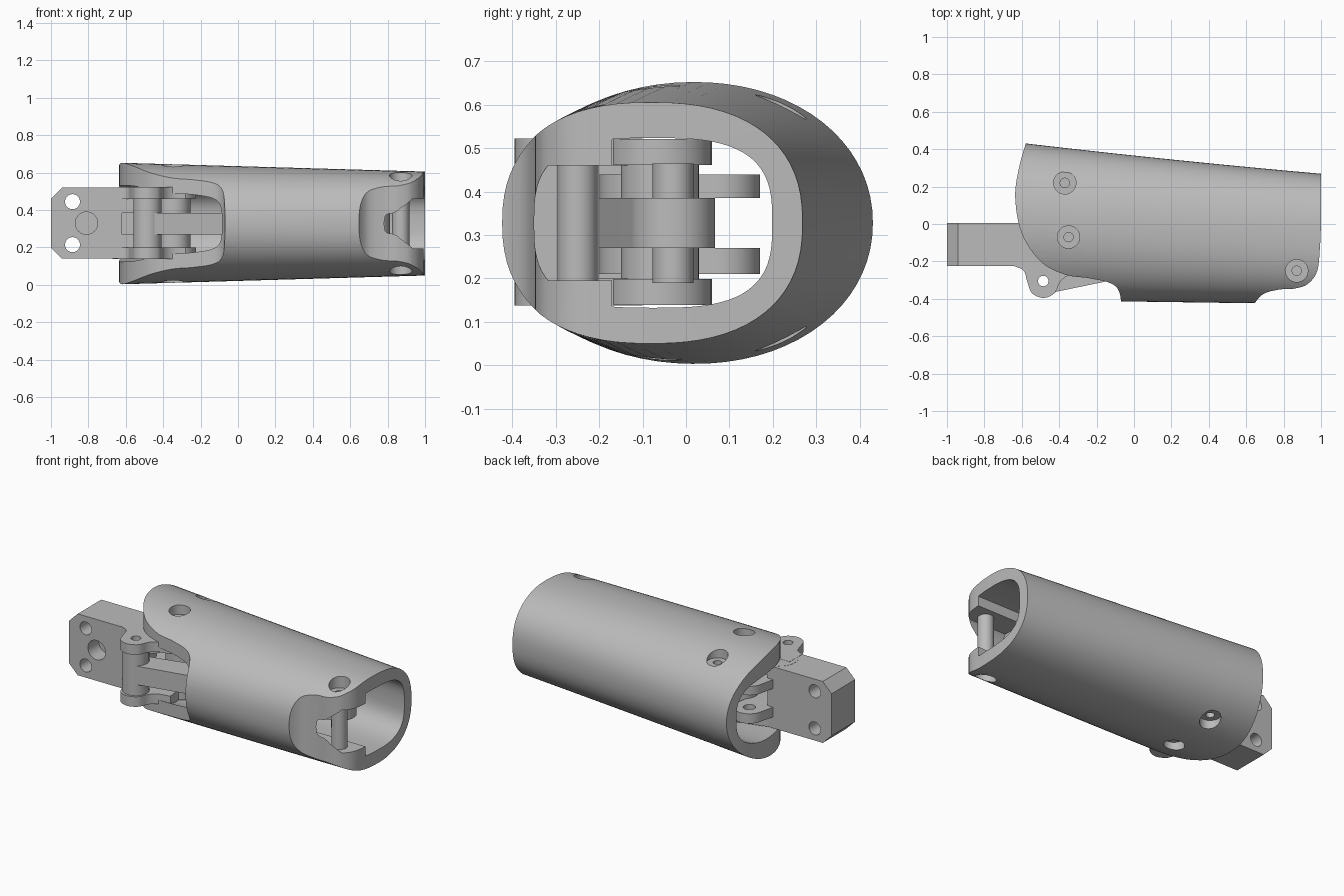
import bpy, bmesh, math
from mathutils import Vector

cube = bpy.data.objects.get("Cube")
if cube:
    bpy.data.objects.remove(cube, do_unlink=True)

grey = bpy.data.materials.new("plain grey")
grey.use_nodes = True
COLOUR = (0.5, 0.5, 0.5, 1)
grey.diffuse_color = COLOUR
grey.node_tree.nodes["Principled BSDF"].inputs["Base Color"].default_value = COLOUR

MID = 0.328  # height of the mirror plane


def loft(name, rings):
    """Closed solid skinned through rings with equal point counts."""
    bm = bmesh.new()
    loops = [[bm.verts.new(p) for p in ring] for ring in rings]
    n = len(loops[0])
    for a, b in zip(loops, loops[1:]):
        for i in range(n):
            bm.faces.new((a[i], a[(i + 1) % n], b[(i + 1) % n], b[i]))
    bm.faces.new(loops[0])
    bm.faces.new(loops[-1])
    bmesh.ops.recalc_face_normals(bm, faces=bm.faces)
    mesh = bpy.data.meshes.new(name)
    bm.to_mesh(mesh)
    bm.free()
    mesh.materials.append(grey)
    ob = bpy.data.objects.new(name, mesh)
    bpy.context.collection.objects.link(ob)
    return ob


def prism(name, pts, z0, z1):
    return loft(name, [[(x, y, z) for x, y in pts] for z in (z0, z1)])


def prism_y(name, pts, y0, y1):
    return loft(name, [[(x, y, z) for x, z in pts] for y in (y0, y1)])


def circle(cx, cy, r, n=40):
    return [(cx + r * math.cos(math.tau * i / n), cy + r * math.sin(math.tau * i / n))
            for i in range(n)]


def box(name, x0, x1, y0, y1, z0, z1):
    return prism(name, [(x0, y0), (x1, y0), (x1, y1), (x0, y1)], z0, z1)


def capsule(p, q, r, s, n=20):
    """Outline of a link with round ends of radius r at p and s at q."""
    p, q = Vector(p), Vector(q)
    d = q - p
    ang = math.atan2(d.y, d.x)
    tilt = math.acos((r - s) / d.length)
    out = []
    for c, rad, a0, a1 in ((q, s, -tilt, tilt), (p, r, tilt, math.tau - tilt)):
        for i in range(n + 1):
            a = ang + a0 + (a1 - a0) * i / n
            out.append((c.x + rad * math.cos(a), c.y + rad * math.sin(a)))
    return out


def spline(pts, steps=6):
    """Smooth curve through the given points."""
    v = [Vector(p) for p in pts]
    v = [2 * v[0] - v[1]] + v + [2 * v[-1] - v[-2]]
    out = []
    for a, b, c, d in zip(v, v[1:], v[2:], v[3:]):
        for i in range(steps):
            t = i / steps
            out.append((2 * b + (c - a) * t + (2 * a - 5 * b + 4 * c - d) * t * t
                        + (3 * b - a - 3 * c + d) * t ** 3) / 2)
    return [tuple(p) for p in out] + [tuple(v[-2])]


def combine(ob, other, op):
    mod = ob.modifiers.new("cut", 'BOOLEAN')
    mod.object, mod.operation, mod.solver = other, op, 'EXACT'
    dg = bpy.context.evaluated_depsgraph_get()
    mesh = bpy.data.meshes.new_from_object(ob.evaluated_get(dg))
    ob.modifiers.clear()
    ob.data = mesh
    bpy.data.objects.remove(other, do_unlink=True)


def oval(x, y0, y1, half, power, n=72):
    cy, ry = (y0 + y1) / 2, (y1 - y0) / 2
    ring = []
    for i in range(n):
        c, s = math.cos(math.tau * i / n), math.sin(math.tau * i / n)
        ring.append((x, cy + ry * math.copysign(abs(c) ** (2 / power), c),
                     MID + half * math.copysign(abs(s) ** (2 / power), s)))
    return ring


# Sleeve: tapered oval tube trimmed to its outline seen from above
outer, inner = [], []
for i in range(13):
    t = i / 12
    x = -0.7 + 1.8 * t
    back = 0.445 - 0.185 * t - 0.03 * t * (1 - t)
    outer.append(oval(x, -0.405 - 0.025 * t, back, 0.327 - 0.052 * t, 2.05 + 0.35 * t))
    inner.append(oval(x, -0.35, back - 0.07, 0.205 - 0.01 * t, 3.0))
sleeve = loft("sleeve", outer)
left_edge = spline([(-0.57, 0.46), (-0.615, 0.3), (-0.635, 0.14), (-0.6, -0.05), (-0.5, -0.2),
                    (-0.37, -0.27), (-0.24, -0.29), (-0.13, -0.315), (-0.08, -0.36), (-0.065, -0.46)])
right_edge = spline([(0.63, -0.46), (0.655, -0.41), (0.7, -0.37), (0.78, -0.35), (0.86, -0.345),
                     (0.93, -0.32), (0.98, -0.25), (0.995, -0.12)])
combine(sleeve, prism("outline", left_edge + right_edge + [(1, 0), (1, 0.46)], -0.2, 0.9), 'INTERSECT')

# Hollow, leaving fork lugs and a closing wall at the narrow end
hollow = loft("hollow", inner)
for z0, z1 in ((-0.1, 0.195), (0.46, 0.8)):
    combine(hollow, box("lug", 0.6, 1.2, -0.6, -0.17, z0, z1), 'DIFFERENCE')
combine(hollow, box("wall", 0.56, 0.67, -0.6, -0.2, -0.1, 0.8), 'DIFFERENCE')
combine(sleeve, hollow, 'DIFFERENCE')

# Counterbored screw holes on both sides of the sleeve
for x, y, depth in ((-0.35, -0.07, 0.26), (-0.37, 0.22, 0.24), (0.87, -0.25, 0.2)):
    for side in (-1, 1):
        for r, start in ((0.06, depth), (0.025, depth - 0.035)):
            ends = sorted((MID + side * start, MID + side * 0.6))
            combine(sleeve, prism("bore", circle(x, y, r), *ends), 'DIFFERENCE')

# Mounting block with chamfered end, through holes and a round recess
block = prism_y("mounting_block", [(-0.94, 0.14), (-0.56, 0.14), (-0.56, 0.52), (-0.94, 0.52),
                                   (-1, 0.46), (-1, 0.2)], -0.225, 0.005)
for z in (0.215, 0.445):
    combine(block, prism_y("hole", circle(-0.885, z, 0.04), -0.5, 0.5), 'DIFFERENCE')
combine(block, prism_y("recess", circle(-0.81, 0.33, 0.06), -0.5, -0.12), 'DIFFERENCE')
combine(block, box("slot", -0.62, -0.4, -0.5, -0.15, 0.27, 0.385), 'DIFFERENCE')

# Hinge plates: bracket arms to the main pivot, ears to the rod pivot
PIVOT, ROD_A, ROD_B, TAB = (-0.345, -0.06), (-0.485, -0.305), (0.715, -0.03), (-0.49, 0.08)
ear = spline([(-0.64, -0.225), (-0.59, -0.25), (-0.57, -0.31), (-0.545, -0.37), (-0.485, -0.395),
              (-0.425, -0.37), (-0.395, -0.31), (-0.35, -0.275), (-0.28, -0.26)])
made = [sleeve, block]
for label, z0, z1 in (("lower", 0.138, 0.2), ("upper", 0.46, 0.522)):
    plate = prism(label + "_ear", ear + [(-0.3, -0.1), (-0.64, -0.1)], z0, z1)
    combine(plate, prism("hole", circle(*ROD_A, 0.028), 0, 0.8), 'DIFFERENCE')
    arm = prism(label + "_arm", capsule((-0.56, -0.11), PIVOT, 0.11, 0.12), z0 + 0.001, z1 - 0.001)
    made += [plate, arm]

# Rear tabs of the bracket
for label, z0, z1 in (("lower", 0.21, 0.27), ("upper", 0.385, 0.44)):
    tab = prism(label + "_tab", capsule((-0.52, -0.1), TAB, 0.1, 0.09), z0, z1)
    combine(tab, prism("hole", circle(*TAB, 0.035), 0, 0.8), 'DIFFERENCE')
    made.append(tab)

# Connecting rod with its barrel, and the pins
rod = prism("connecting_rod", capsule(ROD_A, ROD_B, 0.07, 0.097), 0.27, 0.385)
barrel = prism("rod_barrel", circle(*ROD_A, 0.075), 0.2, 0.46)
for part in (rod, barrel):
    combine(part, prism("hole", circle(*ROD_A, 0.028), 0, 0.8), 'DIFFERENCE')
made += [rod, barrel,
         prism("main_pivot_hub", circle(*PIVOT, 0.09), 0.19, 0.47),
         prism("rod_pin", circle(*ROD_B, 0.047), 0.19, 0.465),
         prism("fork_pin", circle(0.87, -0.25, 0.046), 0.185, 0.47)]

# Smooth the curved faces, keep edges sharp
bpy.ops.object.select_all(action='DESELECT')
for ob in made:
    ob.select_set(True)
bpy.context.view_layer.objects.active = sleeve
bpy.ops.object.shade_smooth_by_angle(angle=math.radians(30))
